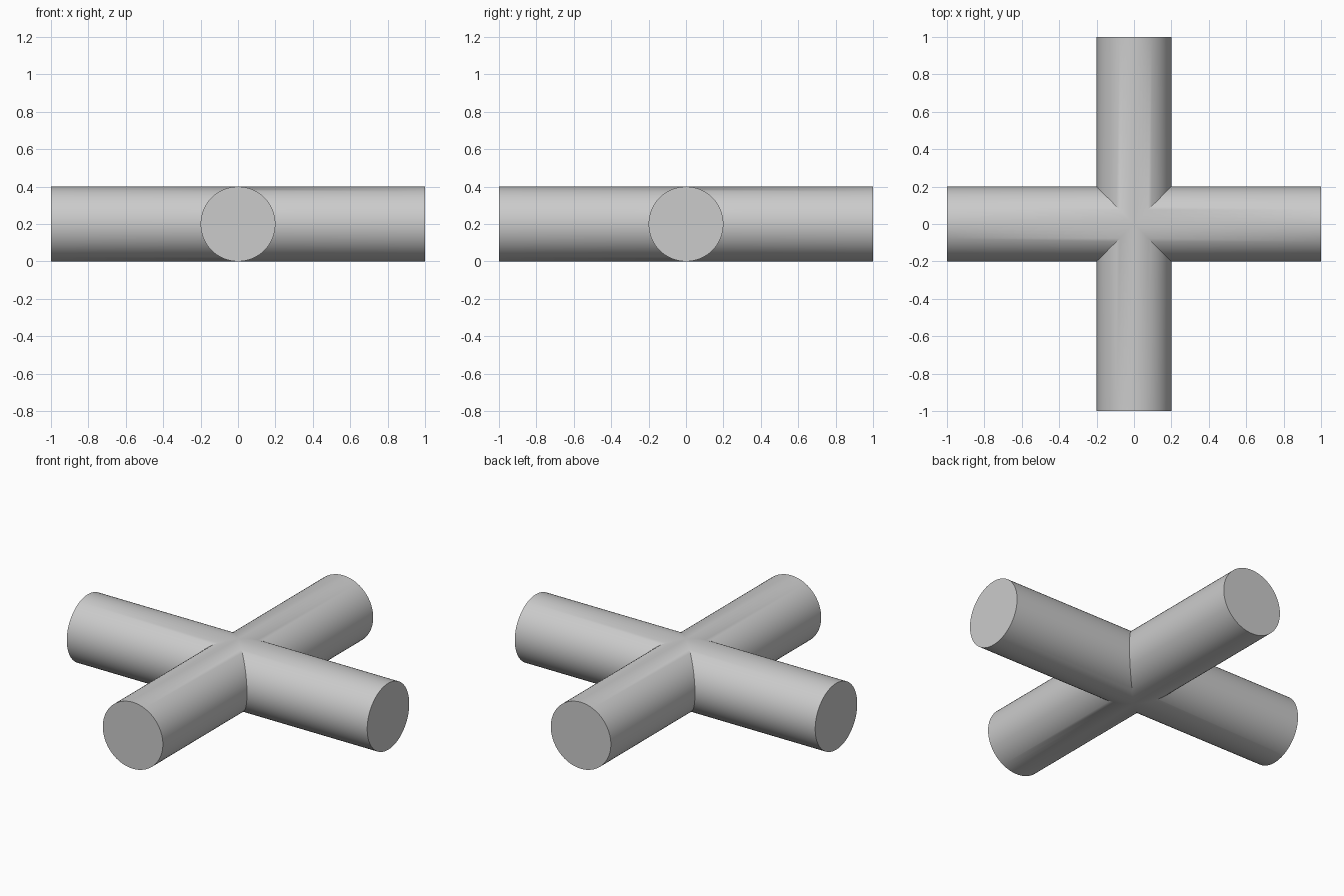
import bpy
import bmesh
from math import cos, sin, tau
from mathutils import Matrix, Vector

RADIUS = 0.2
REACH = 1.0
SIDES = 64

cube = bpy.data.objects.get("Cube")
if cube:
    bpy.data.objects.remove(cube, do_unlink=True)

# Plain grey material
grey = bpy.data.materials.new("light_grey")
grey.use_nodes = True
colour = (0.6, 0.6, 0.6, 1)
grey.diffuse_color = colour
grey.node_tree.nodes["Principled BSDF"].inputs["Base Color"].default_value = colour


def add_arm(bm, turn):
    """Round arm with a flat outer cap and a mitred inner end."""
    spin = Matrix.Rotation(turn, 3, "Z")
    inner, outer = [], []
    for i in range(SIDES):
        angle = tau * i / SIDES
        y, z = RADIUS * cos(angle), RADIUS + RADIUS * sin(angle)
        inner.append(bm.verts.new(spin @ Vector((abs(y), y, z))))
        outer.append(bm.verts.new(spin @ Vector((REACH, y, z))))
    for i in range(SIDES):
        j = (i + 1) % SIDES
        bm.faces.new((inner[i], inner[j], outer[j], outer[i]))
    bm.faces.new(outer)


# Four arms welded along their mitres into one crossed tube
bm = bmesh.new()
for quarter in range(4):
    add_arm(bm, tau * quarter / 4)
bmesh.ops.remove_doubles(bm, verts=bm.verts, dist=0.0001)
bmesh.ops.recalc_face_normals(bm, faces=bm.faces)
mesh = bpy.data.meshes.new("crossed_cylinders")
bm.to_mesh(mesh)
bm.free()
mesh.materials.append(grey)

cross = bpy.data.objects.new("crossed_cylinders", mesh)
bpy.context.collection.objects.link(cross)

# Smooth barrels, crisp caps and mitres
bpy.ops.object.select_all(action="DESELECT")
cross.select_set(True)
bpy.context.view_layer.objects.active = cross
bpy.ops.object.shade_smooth_by_angle()
